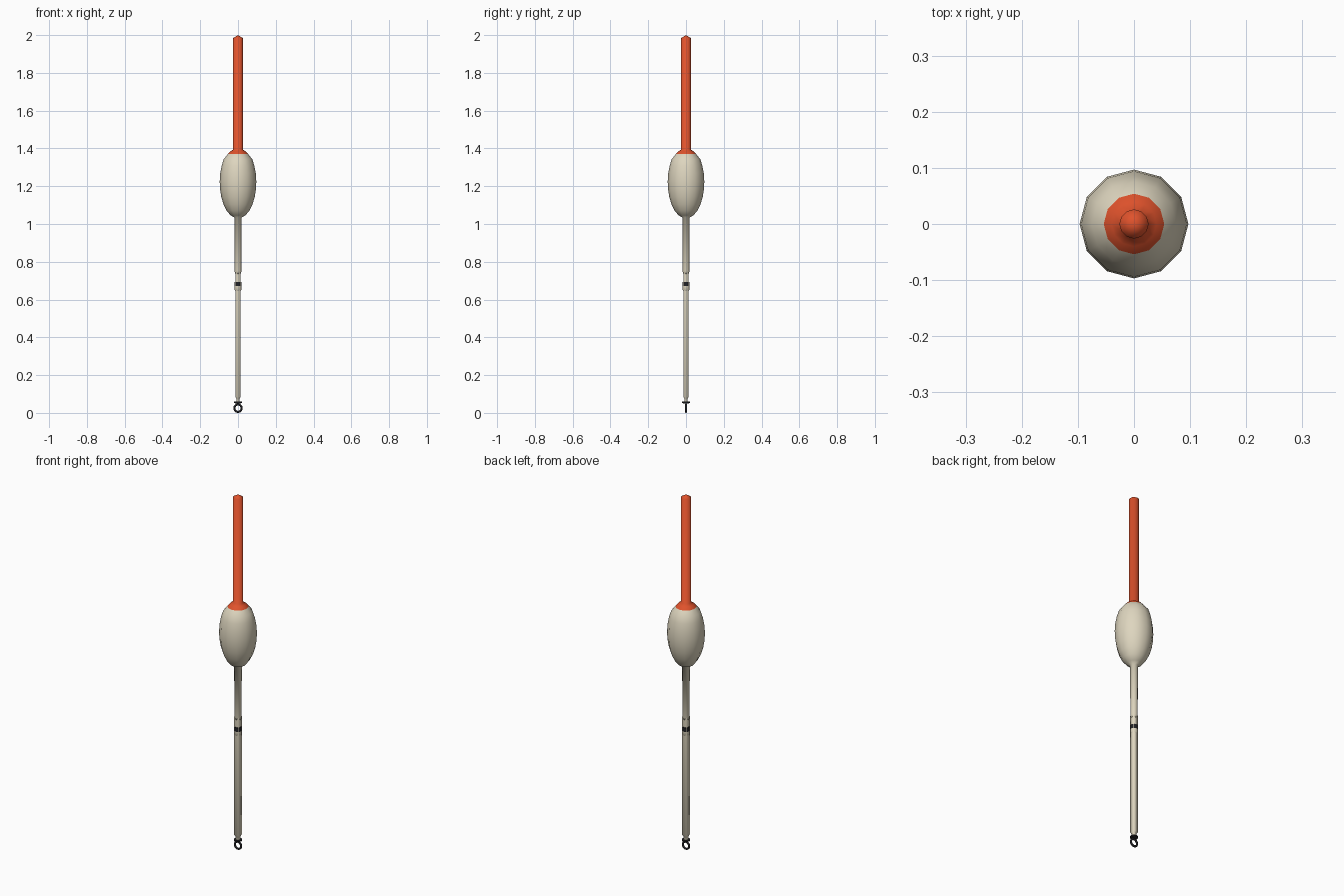
import bpy, bmesh, math

if "Cube" in bpy.data.objects:
    bpy.data.objects.remove(bpy.data.objects["Cube"])


def material(name, rgb):
    m = bpy.data.materials.new(name)
    m.diffuse_color = (*rgb, 1)
    m.use_nodes = True
    m.node_tree.nodes["Principled BSDF"].inputs["Base Color"].default_value = m.diffuse_color
    return m


cream = material("cream", (0.73, 0.67, 0.52))
orange = material("orange", (0.74, 0.085, 0.025))
black = material("black", (0.015, 0.015, 0.018))


def finish(bm, name, mats, angle, split_z):
    bmesh.ops.recalc_face_normals(bm, faces=bm.faces)
    if split_z is not None:
        for f in bm.faces:
            f.material_index = int(f.calc_center_median().z > split_z)
    me = bpy.data.meshes.new(name)
    bm.to_mesh(me)
    bm.free()
    for m in mats:
        me.materials.append(m)
    ob = bpy.data.objects.new(name, me)
    bpy.context.collection.objects.link(ob)
    bpy.ops.object.select_all(action='DESELECT')
    ob.select_set(True)
    bpy.context.view_layer.objects.active = ob
    bpy.ops.object.shade_smooth_by_angle(angle=math.radians(angle))
    return ob


def lathe(name, profile, sides, mats, angle=40, split_z=None, turn=0):
    """Revolve (radius, z) points round the z axis; radius 0 makes a pole."""
    bm = bmesh.new()
    c, s = math.cos(turn), math.sin(turn)
    vs = [bm.verts.new((r * c, r * s, z)) for r, z in profile]
    es = [bm.edges.new(p) for p in zip(vs, vs[1:])]
    bmesh.ops.spin(bm, geom=vs + es, axis=(0, 0, 1), cent=(0, 0, 0),
                   angle=math.tau, steps=sides, use_duplicate=False)
    bmesh.ops.remove_doubles(bm, verts=bm.verts, dist=1e-5)
    return finish(bm, name, mats, angle, split_z)


# Upper stem, egg-shaped body and antenna in one smooth turned piece;
# everything above z = 1.37 is orange
egg = [(0.097 * math.sin(math.radians(a)), 1.222 - 0.193 * math.cos(math.radians(a)))
       for a in (24, 38, 52, 66, 79, 91, 104, 117, 129)]
lathe("float_body_and_antenna",
      [(0, 0.735), (0.014, 0.735), (0.0185, 0.75), (0.0195, 1.035)] + egg +
      [(0.054, 1.37), (0.040, 1.385), (0.026, 1.394), (0.026, 1.984), (0, 2.0)],
      12, [cream, orange], angle=80, split_z=1.37)

# Square lower stem, corners on the diagonals, with a thin round foot
lathe("lower_stem", [(0.0195, 0.75), (0.0195, 0.085), (0.013, 0.075), (0.013, 0.055)],
      4, [cream], angle=100, turn=math.pi / 4)

# Collar and dark band on the stem
lathe("stem_collar", [(0.013, 0.645), (0.018, 0.652), (0.018, 0.672), (0.013, 0.672)],
      12, [cream])
lathe("stem_band", [(0.012, 0.671), (0.0185, 0.671), (0.0185, 0.694), (0.012, 0.694)],
      12, [black])

# Bottom cap and line ring
lathe("ring_cap", [(0, 0.049), (0.009, 0.049), (0.021, 0.053), (0.021, 0.059), (0, 0.059)],
      12, [black])
bpy.ops.mesh.primitive_torus_add(major_radius=0.0195, minor_radius=0.0055,
                                 major_segments=20, minor_segments=8,
                                 location=(0, 0, 0.025), rotation=(math.pi / 2, 0, 0))
ring = bpy.context.object
ring.name = "line_ring"
ring.data.materials.append(black)
bpy.ops.object.shade_smooth()
